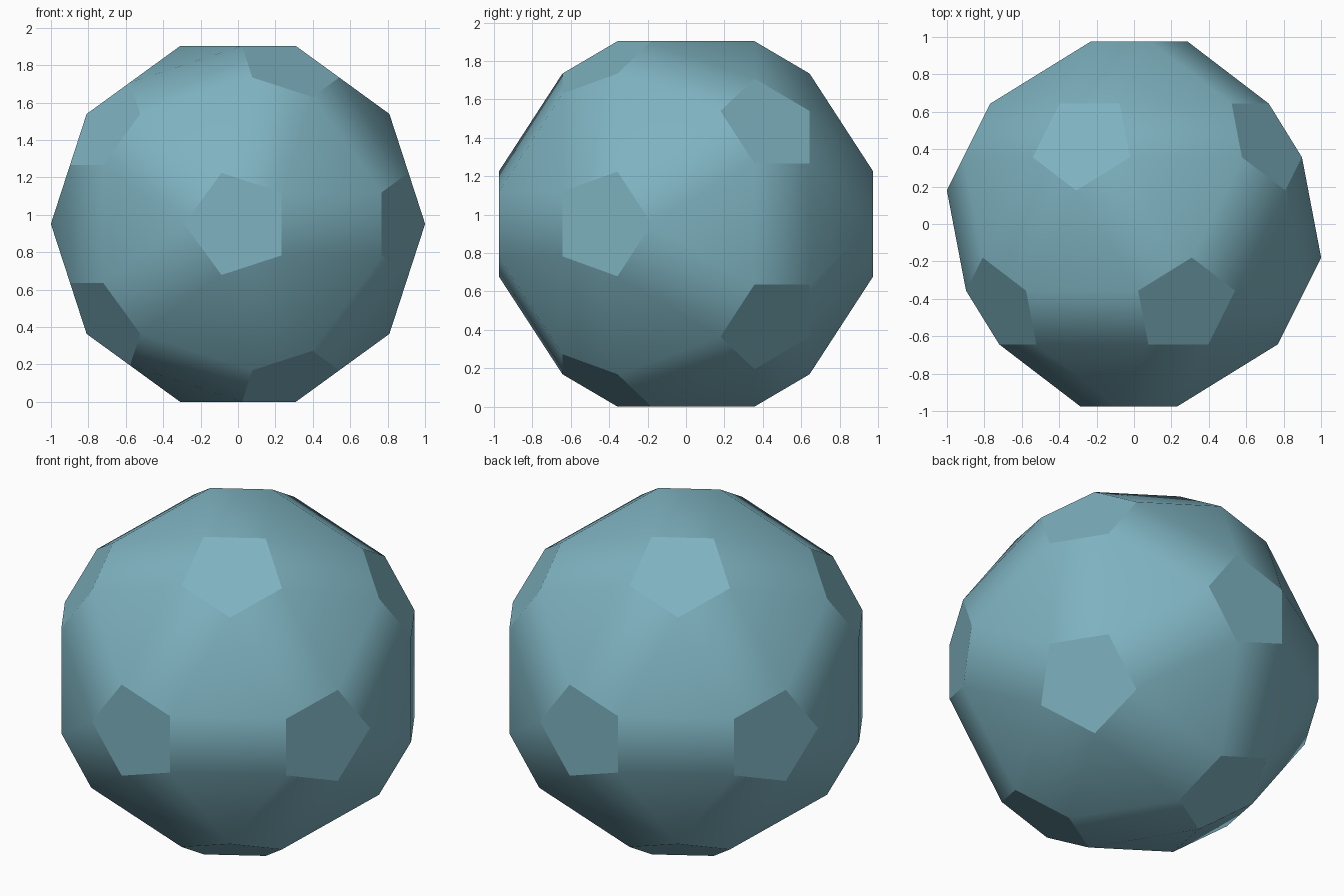
import bpy, bmesh
from math import sin, cos, sqrt, radians
from mathutils import Vector

if "Cube" in bpy.data.objects:
    bpy.data.objects.remove(bpy.data.objects["Cube"])

DIST, RAD = 0.975, 0.287          # pentagon plane distance and circumradius
C, S = 1 / sqrt(5), 2 / sqrt(5)   # five-fold axis tilt


def pentagon(normal, tip):
    """Corners of a flat pentagon facing 'normal' with one corner toward 'tip'."""
    side = normal.cross(tip)
    return [normal * DIST + (tip * cos(a) + side * sin(a)) * RAD
            for a in (radians(72 * i) for i in range(5))]


# Front pentagon and the ring of five around it
points = pentagon(Vector((0, -1, 0)), Vector((-1, 0, 0)))
for k in range(5):
    x, z = cos(radians(72 * k)), sin(radians(72 * k))
    points += pentagon(Vector((S * x, -C, S * z)), Vector((C * x, S, C * z)))
# Opposite half by point reflection
points += [-p for p in points]

# Hull fills the bevel strips and corner triangles between the pentagons
bm = bmesh.new()
lift = Vector((0, 0, -min(p.z for p in points)))
for p in points:
    bm.verts.new(p + lift)
bmesh.ops.convex_hull(bm, input=bm.verts[:])
bmesh.ops.dissolve_limit(bm, angle_limit=radians(2), verts=bm.verts[:], edges=bm.edges[:])
bmesh.ops.recalc_face_normals(bm, faces=bm.faces[:])
mesh = bpy.data.meshes.new("bevelled_dodecahedron")
bm.to_mesh(mesh)
bm.free()

ball = bpy.data.objects.new("bevelled_dodecahedron", mesh)
bpy.context.collection.objects.link(ball)
mat = bpy.data.materials.new("teal")
mat.diffuse_color = (0.21, 0.45, 0.53, 1)
mat.use_nodes = True
mat.node_tree.nodes["Principled BSDF"].inputs["Base Color"].default_value = mat.diffuse_color
mesh.materials.append(mat)

# Flat pentagons, softly shaded bevels
bpy.context.view_layer.objects.active = ball
ball.select_set(True)
bpy.ops.object.shade_smooth_by_angle(angle=radians(28))
